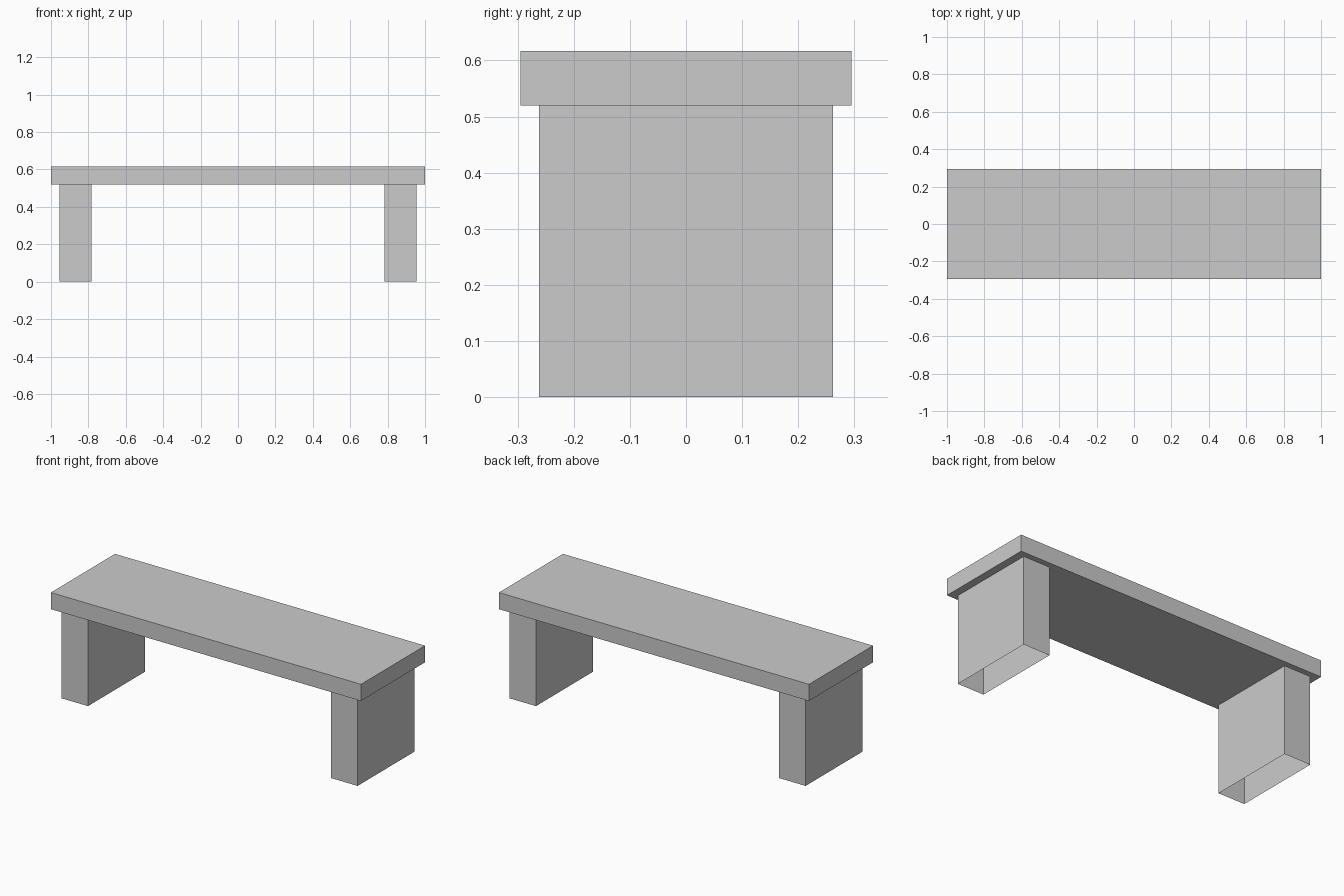
import bpy, bmesh
from mathutils import Matrix, Vector

if "Cube" in bpy.data.objects:
    bpy.data.objects.remove(bpy.data.objects["Cube"])


def box(name, x, y, z, open_ends=False):
    """Box from (min, max) ranges; optionally without top and bottom faces."""
    bm = bmesh.new()
    size = [b - a for a, b in (x, y, z)]
    mid = Vector([(a + b) / 2 for a, b in (x, y, z)])
    bmesh.ops.create_cube(bm, size=1, matrix=Matrix.Translation(mid) @ Matrix.Diagonal((*size, 1)))
    if open_ends:
        bm.normal_update()
        ends = [f for f in bm.faces if abs(f.normal.z) > 0.9]
        bmesh.ops.delete(bm, geom=ends, context='FACES_ONLY')
    mesh = bpy.data.meshes.new(name)
    bm.to_mesh(mesh)
    bm.free()
    obj = bpy.data.objects.new(name, mesh)
    bpy.context.collection.objects.link(obj)
    return obj


# Seat slab
box("seat", (-1, 1), (-0.295, 0.295), (0.52, 0.617))

# Hollow slab legs, open underneath and capped by the seat
for side, x in (("left", (-0.955, -0.784)), ("right", (0.784, 0.955))):
    box(side + "_leg", x, (-0.262, 0.262), (0, 0.52), open_ends=True)
